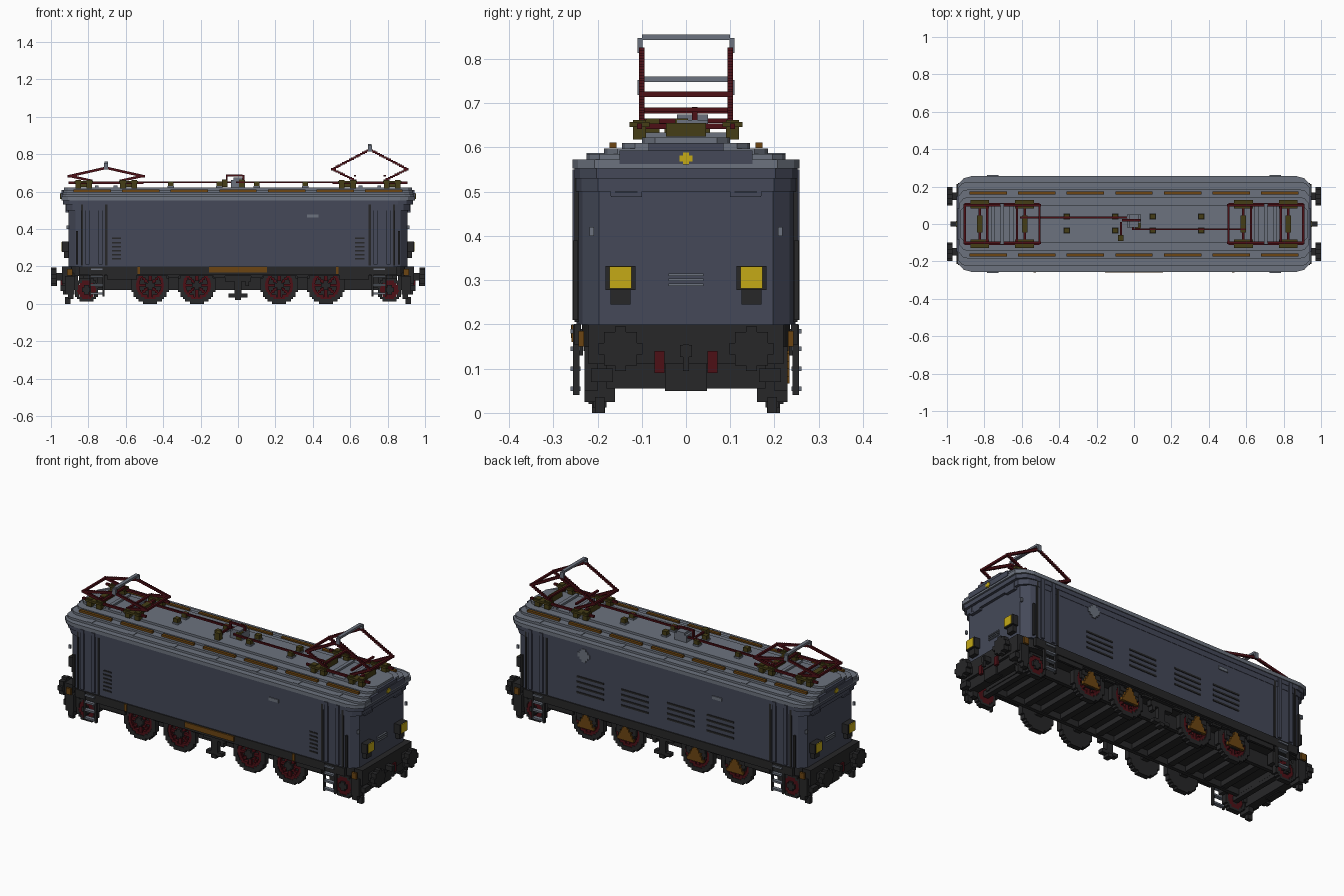
import bpy, bmesh, math
from mathutils import Matrix, Vector

cube = bpy.data.objects.get("Cube")
if cube:
    bpy.data.objects.remove(cube, do_unlink=True)

UNIT = 0.0125  # block size of the stepped style


def material(name, r, g, b):
    mat = bpy.data.materials.new(name)
    mat.use_nodes = True
    mat.diffuse_color = (r, g, b, 1)
    mat.node_tree.nodes["Principled BSDF"].inputs["Base Color"].default_value = (r, g, b, 1)
    return mat


slate = material("slate blue", .058, .066, .098)
grey = material("light grey", .15, .17, .21)
black = material("soft black", .02, .02, .021)
red = material("dark red", .075, .005, .008)
amber = material("amber brown", .15, .06, .006)
olive = material("olive", .06, .047, .008)
yellow = material("lamp yellow", .56, .4, .008)


def finish(name, mat, bm):
    mesh = bpy.data.meshes.new(name)
    bm.to_mesh(mesh)
    bm.free()
    mesh.materials.append(mat)
    obj = bpy.data.objects.new(name, mesh)
    bpy.context.collection.objects.link(obj)
    return obj


def part(name, mat, boxes, mirror=""):
    """Boxes are (centre x, y, z, size x, y, z); mirror names the flipped axes."""
    bm = bmesh.new()
    for fx in ((1, -1) if "x" in mirror else (1,)):
        for fy in ((1, -1) if "y" in mirror else (1,)):
            for x, y, z, sx, sy, sz in boxes:
                place = Matrix.Translation((x * fx, y * fy, z))
                bmesh.ops.create_cube(bm, size=1, matrix=place @ Matrix.Diagonal((sx, sy, sz, 1)))
    return finish(name, mat, bm)


def slab(name, mat, length, width, z0, z1, cut=.05):
    """Prism with chamfered corners in plan, given by its half length and half width."""
    bm = bmesh.new()
    corner = [(length, width - cut), (length - cut * .7, width - cut * .25), (length - cut * 1.6, width)]
    plan = corner + [(-x, y) for x, y in reversed(corner)]
    plan += [(-x, -y) for x, y in plan]
    face = bm.faces.new([bm.verts.new((x, y, z0)) for x, y in plan])
    up = bmesh.ops.extrude_face_region(bm, geom=[face])["geom"]
    bmesh.ops.translate(bm, vec=(0, 0, z1 - z0), verts=[v for v in up if isinstance(v, bmesh.types.BMVert)])
    bmesh.ops.recalc_face_normals(bm, faces=bm.faces)
    return finish(name, mat, bm)


def disc(x, y, z, radius, depth, hole=0, axis="y"):
    """Stepped disc or ring made of rows of blocks."""
    rows = []
    count = round(radius / UNIT)
    for i in range(-count, count):
        h = (i + .5) * UNIT
        w = max(1, round(math.sqrt(max(radius ** 2 - h * h, 0)) / UNIT)) * UNIT
        gap = math.sqrt(max(hole ** 2 - h * h, 0))
        spans = [(0, 2 * w)] if gap < UNIT else [(s * (w + gap) / 2, w - gap) for s in (1, -1)]
        for c, s in spans:
            if axis == "y":
                rows.append((x + c, y, z + h, s, depth, UNIT))
            else:
                rows.append((x, y + c, z + h, depth, s, UNIT))
    return rows


def stairs(a, b, thick=UNIT):
    """Stepped bar of blocks between two points."""
    a, b = Vector(a), Vector(b)
    n = max(2, math.ceil(max(abs(c) for c in b - a) / thick))
    return [(*a.lerp(b, i / n), thick * 1.2, thick, thick) for i in range(n + 1)]


# Body shell and stepped roof
slab("body_shell", slate, .905, .247, .2, .555)
slab("body_brow_lower", slate, .92, .249, .5, .53)
slab("body_brow_upper", slate, .935, .252, .53, .56)
slab("roof_eave", grey, .945, .257, .553, .573)
for i, (length, width) in enumerate([(.94, .225), (.935, .185), (.932, .145), (.93, .1)]):
    slab(f"roof_step_{i + 1}", grey, length, width, .57, .585 + i * .0125, .03)
part("roof_end_fascia", slate, [(.937, 0, .578, .022, .3, .03), (.936, 0, .6, .014, .17, .02)], "x")
part("roof_ribs", grey, [(x * .26, .19, .584, .03, .07, .008) for x in range(-3, 4)], "y")
part("roof_walkways", amber, [(x * .26 - .78, .165, .605, .2, .016, .012) for x in range(7)], "y")

# Cab ends: window surrounds, lamps and handles
frames = []
for y in (.105, .165):
    frames.append((.912, y, .525, .02, .012, .07))
frames += [(.912, .135, .493, .02, .07, .01)]
part("cab_window_frames", slate, frames, "xy")
part("cab_windows", black, [(.908, .135, .522, .008, .045, .035)], "xy").hide_render = False
part("lamp_housings", black, [(.92, .148, .305, .04, .068, .055), (.915, .148, .262, .03, .045, .035)], "xy")
part("lamp_lenses", yellow, [(.938, .148, .306, .012, .05, .05)], "xy")
part("top_lamps", yellow, [(.946, 0, .575, .01, .03, .014), (.946, 0, .575, .009, .014, .028)], "x")
part("end_grille", grey, [(.908, 0, .29 + i * .011, .012, .078, .006) for i in range(3)], "x")
part("end_handles", grey, [(.91, .213, .41, .012, .01, .02)], "xy")

# Side doors, louvres and plates
part("door_seams", black, [(.705, .2475, .37, .012, .008, .33), (.835, .2475, .37, .01, .008, .33)], "xy")
part("door_panels", slate, [(.735, .251, .38, .02, .012, .34), (.805, .251, .38, .02, .012, .34)], "xy")
part("door_handrails", black, [(.86, .25, .3, .01, .012, .18)], "xy")
part("front_louvres", black, [(.65, -.2475, .24 + i * .022, .05, .006, .008) for i in range(6)], "x")
louvres = [(x, .2475, .27 + i * .03, .17, .006, .01) for x in (.43, .15, -.14, -.39) for i in range(4)]
part("back_louvres", black, louvres)
part("back_round_plate", grey, disc(.47, .248, .49, .035, .008))
part("side_plates", grey, [(-.37, .248, .47, .06, .008, .018), (.4, -.248, .47, .06, .008, .018)])

# Frame, skirts and underside beams
slab("main_frame", black, .9, .235, .15, .203)
part("side_skirts", black, [(0, .245, .178, 1.7, .016, .046), (.62, .24, .16, .16, .014, .06)], "xy")
part("front_amber_tank", amber, [(0, -.25, .184, .31, .02, .03), (.53, -.252, .18, .014, .014, .04),
                                 (-.53, -.252, .18, .014, .014, .04)])
part("frame_rails", black, [(0, .145, .125, 1.66, .022, .1)], "y")
part("cross_beams", black, [(x * .116, 0, .105, .035, .29, .05) for x in range(-7, 8)])
part("under_plate", black, [(0, 0, .13, 1.7, .28, .04)])
hanger = [(0, .2, .135, .14, .03, .03), (0, .2, .09, .04, .03, .1), (0, .2, .045, .1, .03, .02),
          (.05, .2, .11, .02, .03, .03), (0, .2, .03, .03, .04, .02)]
part("brake_hangers", black, hanger, "y")

# Driving wheels: spoked on the front, with drive covers on the back
tyres, spokes, hubs, covers, cover_hubs, axles = [], [], [], [], [], []
for x in (-.47, -.22, .22, .47):
    for side in (1, -1):
        tyres += disc(x, side * .198, .1, .1, .03, hole=.075)
        tyres += disc(x, side * .187, .1, .08, .008)
        spokes += disc(x, side * .199, .1, .076, .022, hole=.058)
        for k in range(8):
            turn = k * math.pi / 4
            tip = (x + .065 * math.cos(turn), side * .2, .1 + .065 * math.sin(turn))
            spokes += stairs((x, side * .2, .1), tip, .015)
        hubs += disc(x, side * .205, .1, .025, .03)
    axles.append((x, 0, .1, .04, .38, .04))
    covers += disc(x, .219, .125, .062, .012, hole=.04) + [(x, .222, .13, .12, .012, .02)]
    for i in range(5):
        cover_hubs.append((x, .226, .075 + i * .017, .105 - i * .02, .016, .017))
part("driving_tyres", black, tyres)
part("driving_spokes", red, spokes)
part("driving_hubs", black, hubs)
part("axles", black, axles)
part("back_drive_covers", black, covers)
part("back_drive_links", amber, cover_hubs)
part("spring_hangers", black, [(x, .225, .155, .06, .014, .03) for x in (.1, .345, .58)], "xy")

# Guiding wheels at the ends
part("guide_tyres", black, disc(.81, .195, .075, .068, .03, hole=.05), "xy")
part("guide_wheels", red, disc(.81, .195, .075, .05, .024), "xy")
part("guide_hubs", black, disc(.81, .2, .075, .02, .034) + [(.81, .1, .075, .03, .2, .03)], "xy")
part("guide_axle_box", black, [(.74, .19, .12, .03, .04, .07), (.87, .19, .12, .03, .04, .09)], "xy")

# Steps below the doors
ladder = [(.755 + s * .035, .248, .12, .01, .014, .16) for s in (1, -1)]
part("step_rails", black, ladder, "xy")
part("step_treads", grey, [(.755, .25, z, .062, .022, .01) for z in (.055, .1, .145, .185)], "xy")

# Buffer beams, buffers, couplers, hoses and rail guards
part("buffer_beams", black, [(.915, 0, .155, .05, .44, .09), (.9, 0, .085, .05, .36, .06),
                             (.915, 0, .08, .04, .095, .06)], "x")
buffers = disc(.985, .148, .145, .046, .03, axis="x") + [(.95, .148, .145, .06, .04, .04)]
part("buffers", black, buffers, "xy")
part("couplers", black, [(.95, 0, .14, .06, .028, .028), (.975, 0, .125, .014, .014, .06)], "x")
part("hoses", red, [(.942, .06, .115, .014, .022, .05)], "xy")
part("rail_guards", black, [(.895, .195, .05, .03, .07, .05), (.91, .195, .018, .03, .022, .036),
                            (.93, .19, .085, .04, .05, .03)], "xy")
part("corner_brackets", amber, [(.9, .237, .168, .03, .012, .035)], "xy")
part("corner_steps", black, [(.9, .215, .1, .05, .03, .1)], "xy")

# Roof conduits, insulators and central switch
part("roof_conduits", red, [(-.31, .035, .65, .6, .01, .01), (.3, -.028, .65, .6, .01, .01),
                            (-.005, .004, .65, .01, .07, .01), (-.07, -.03, .65, .01, .08, .01)])
posts = [(x, y, .636, .028, .028, .035) for x in (-.36, -.1, .1, .36) for y in (.04, -.035)]
part("roof_insulators", olive, posts + [(-.07, -.075, .645, .03, .03, .04), (.02, -.01, .645, .03, .03, .04)])
part("roof_insulator_feet", grey, [(x, y, .626, .034, .034, .01) for x, y, *_ in posts])
part("switch_drum", grey, disc(0, .015, .637, .04, .07))
part("switch_arms", red, [(-.02, .02, .687, .09, .012, .01), (-.06, .02, .67, .01, .012, .04),
                          (.03, .02, .67, .01, .012, .04)])


def pantograph(name, cx, knee, top):
    """Collector with base frame, two folded arm pairs and a contact bow."""
    feet = [(cx + s * .12 + d, y * .105, .64, .03, .03, .045) for s in (1, -1) for d in (-.03, .03)
            for y in (1, -1)]
    feet += [(cx + s * .12, y * .105, .652, .1, .045, .012) for s in (1, -1) for y in (1, -1)]
    feet += [(cx + .12 * s, 0, .64, .03, .09, .03) for s in (1, -1)]
    part(name + "_insulators", olive, feet)
    frame = [(cx, y * .105, .648, .4, .012, .012) for y in (1, -1)]
    frame += [(cx + s * .12, 0, .648, .014, .22, .012) for s in (1, -1)]
    part(name + "_base_frame", red, frame)
    arms = []
    for s in (1, -1):
        for y in (.1, -.1):
            arms += stairs((cx + s * .08, y, .66), (cx + s * .2, y, knee))
            arms += stairs((cx + s * .2, y, knee), (cx + s * .01, y, top - .035))
        arms.append((cx + s * .2, 0, knee, .012, .2, .012))
        arms.append((cx + s * .08, 0, .685 if top > .8 else .66, .012, .2, .01))
    part(name + "_arms", red, arms)
    bow = [(cx, 0, top - .006, .02, .2, .012)]
    bow += [(cx, y * .104, top - .024, .022, .012, .034) for y in (1, -1)]
    part(name + "_contact_bow", grey, bow)
    part(name + "_cross_tubes", grey, [(cx + s * .05, 0, .628, .02, .2, .012) for s in (1, -1)])


pantograph("raised_pantograph", .705, .72, .855)
pantograph("lowered_pantograph", -.705, .683, .76)
